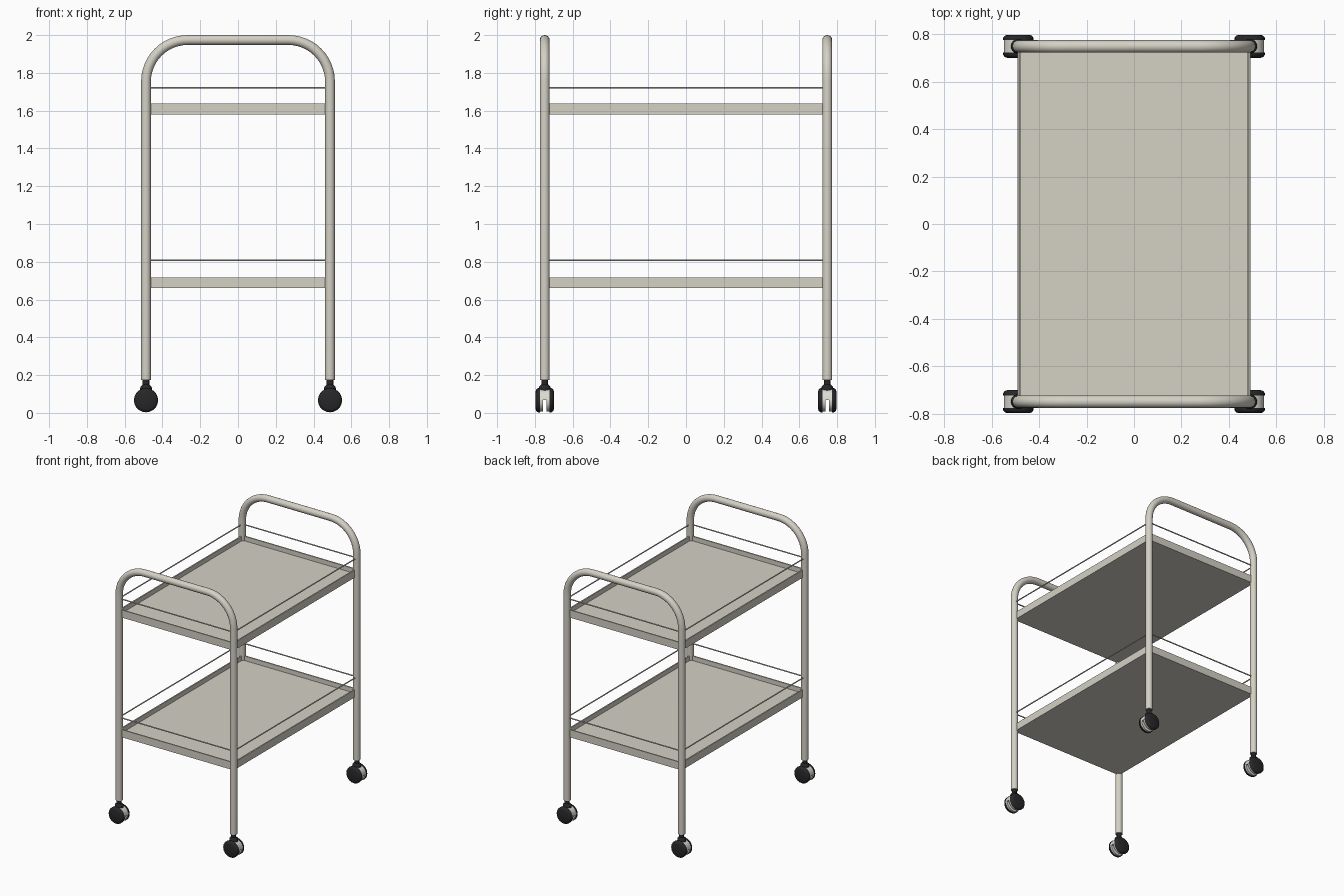
import bpy, bmesh, math
from mathutils import Matrix, Vector

if "Cube" in bpy.data.objects:
    bpy.data.objects.remove(bpy.data.objects["Cube"])

LEG_X, LEG_Y, TUBE_R = 0.487, 0.748, 0.026
LEG_BOTTOM, TUBE_TOP, BEND = 0.175, 1.974, 0.22


def material(name, rgb):
    m = bpy.data.materials.new(name)
    m.diffuse_color = (*rgb, 1)
    m.use_nodes = True
    m.node_tree.nodes["Principled BSDF"].inputs["Base Color"].default_value = m.diffuse_color
    return m


CREAM = material("cream paint", (0.66, 0.635, 0.56))
LIGHT = material("pale caster plastic", (0.72, 0.71, 0.65))
BLACK = material("black rubber", (0.02, 0.02, 0.022))


def finish(name, bm, mat, smooth=True):
    bmesh.ops.recalc_face_normals(bm, faces=bm.faces)
    me = bpy.data.meshes.new(name)
    bm.to_mesh(me)
    bm.free()
    me.materials.append(mat)
    ob = bpy.data.objects.new(name, me)
    bpy.context.collection.objects.link(ob)
    if smooth:
        bpy.ops.object.select_all(action='DESELECT')
        ob.select_set(True)
        bpy.context.view_layer.objects.active = ob
        bpy.ops.object.shade_smooth_by_angle(angle=math.radians(40))
    return ob


def sweep(name, path, radius, mat, normal, sides=20):
    """Round tube along a flat path; normal is perpendicular to its plane."""
    bm = bmesh.new()
    pts = [Vector(p) for p in path]
    n = Vector(normal)
    rings = []
    for i, p in enumerate(pts):
        t = (pts[min(i + 1, len(pts) - 1)] - pts[max(i - 1, 0)]).normalized()
        side = t.cross(n)
        rings.append([bm.verts.new(p + radius * (math.cos(a) * n + math.sin(a) * side))
                      for a in (2 * math.pi * k / sides for k in range(sides))])
    for a, b in zip(rings, rings[1:]):
        for k in range(sides):
            j = (k + 1) % sides
            bm.faces.new((a[k], a[j], b[j], b[k]))
    bm.faces.new(rings[0])
    bm.faces.new(rings[-1])
    return finish(name, bm, mat)


def lathe(name, profile, mat, centre, axis='Z', sides=20):
    """Turned solid from (radius, height) pairs, closed at both ends."""
    bm = bmesh.new()
    rings = [[bm.verts.new((r * math.cos(2 * math.pi * k / sides),
                            r * math.sin(2 * math.pi * k / sides), h))
              for k in range(sides)] for r, h in profile]
    for a, b in zip(rings, rings[1:]):
        for k in range(sides):
            j = (k + 1) % sides
            bm.faces.new((a[k], a[j], b[j], b[k]))
    bm.faces.new(rings[0])
    bm.faces.new(rings[-1])
    rot = Matrix.Rotation(-math.pi / 2, 4, 'X') if axis == 'Y' else Matrix()
    bm.transform(Matrix.Translation(centre) @ rot)
    return finish(name, bm, mat)


# Bent tube frames at both ends
for end, y in (("front", -LEG_Y), ("back", LEG_Y)):
    path = [(-LEG_X, y, LEG_BOTTOM)]
    for sx, start in ((-1, 180), (1, 90)):
        for i in range(13):
            a = math.radians(start - 90 * i / 12)
            path.append((sx * (LEG_X - BEND) + BEND * math.cos(a), y,
                         TUBE_TOP - BEND + BEND * math.sin(a)))
    path.append((LEG_X, y, LEG_BOTTOM))
    sweep(end + "_frame", path, TUBE_R, CREAM, (0, 1, 0))

# Shallow trays with a thin raised lip, and guard rails above
for tier, z0, rail_z in (("lower", 0.66, 0.808), ("upper", 1.58, 1.722)):
    bm = bmesh.new()
    bmesh.ops.create_cube(bm, size=1)
    bm.transform(Matrix.Translation((0, 0, z0 + 0.029))
                 @ Matrix.Diagonal((2 * LEG_X, 2 * LEG_Y, 0.058, 1)))
    bm.normal_update()
    top = [f for f in bm.faces if f.normal.z > 0.9]
    bmesh.ops.inset_region(bm, faces=top, thickness=0.014)
    floor = bmesh.ops.extrude_face_region(bm, geom=top)
    bmesh.ops.delete(bm, geom=top, context='FACES')
    bmesh.ops.translate(bm, vec=(0, 0, -0.035),
                        verts=[v for v in floor["geom"] if isinstance(v, bmesh.types.BMVert)])
    finish(tier + "_tray", bm, CREAM, smooth=False)
    for s, sx, sy in ((-1, "left", "front"), (1, "right", "back")):
        sweep(f"{tier}_{sx}_rail", [(s * LEG_X, -LEG_Y, rail_z), (s * LEG_X, LEG_Y, rail_z)],
              0.0045, CREAM, (0, 0, 1), 10)
        sweep(f"{tier}_{sy}_rail", [(-LEG_X, s * LEG_Y, rail_z), (LEG_X, s * LEG_Y, rail_z)],
              0.0045, CREAM, (0, 0, 1), 10)

# Twin-wheel casters
WHEEL_Z, WHEEL_R = 0.067, 0.064
for x, side in ((-LEG_X, "left"), (LEG_X, "right")):
    for y, end in ((-LEG_Y, "front"), (LEG_Y, "back")):
        tag = f"{end}_{side}_caster_"
        lathe(tag + "stem", [(0.032, 0.115), (0.03, 0.138), (0.018, 0.15), (0.018, 0.185)],
              BLACK, (x, y, 0), sides=16)
        # pale hood over the top half
        arc = [(0.061 * math.cos(math.pi * i / 12), 0.061 * math.sin(math.pi * i / 12))
               for i in range(13)]
        bm = bmesh.new()
        face = bm.faces.new([bm.verts.new((x + px, y - 0.026, WHEEL_Z + pz)) for px, pz in arc])
        ext = bmesh.ops.extrude_face_region(bm, geom=[face])
        bmesh.ops.translate(bm, vec=(0, 0.052, 0),
                            verts=[v for v in ext["geom"] if isinstance(v, bmesh.types.BMVert)])
        finish(tag + "hood", bm, LIGHT)
        for s, label in ((-1, "outer" if y < 0 else "inner"), (1, "inner" if y < 0 else "outer")):
            lathe(tag + label + "_rim", [(0.06, s * 0.01), (0.06, s * 0.028)],
                  LIGHT, (x, y, WHEEL_Z), 'Y')
            lathe(tag + label + "_wheel",
                  [(WHEEL_R, s * 0.026), (WHEEL_R, s * 0.036), (0.057, s * 0.045), (0.045, s * 0.049)],
                  BLACK, (x, y, WHEEL_Z), 'Y')
